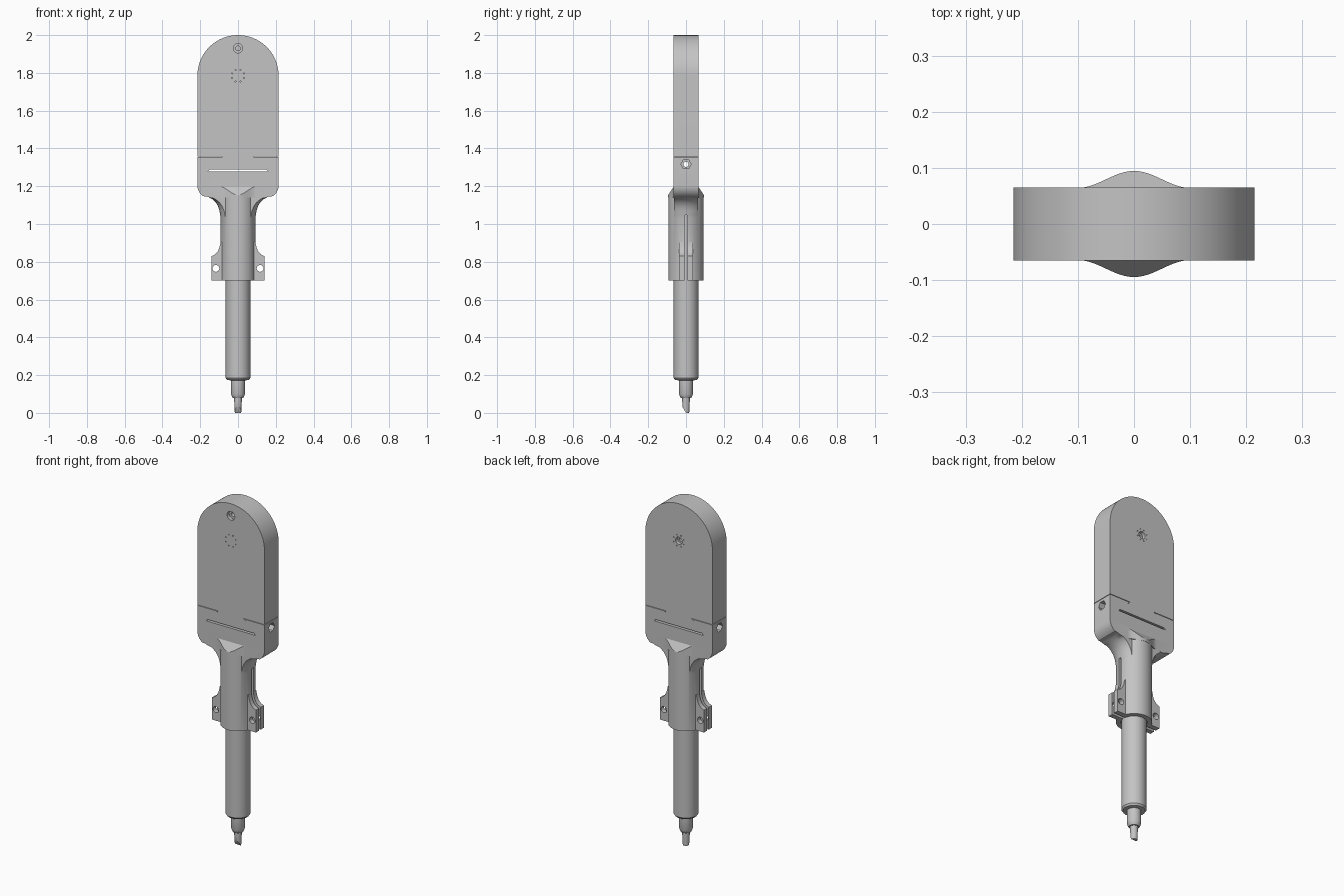
import bpy, bmesh, math
from mathutils import Matrix

if "Cube" in bpy.data.objects:
    bpy.data.objects.remove(bpy.data.objects["Cube"])

grey = bpy.data.materials.new("plain grey")
grey.diffuse_color = (0.55, 0.55, 0.55, 1)
grey.use_nodes = True
grey.node_tree.nodes["Principled BSDF"].inputs["Base Color"].default_value = grey.diffuse_color
T = 0.065          # half thickness of the flat head


def finish(name, bm):
    bmesh.ops.recalc_face_normals(bm, faces=bm.faces)
    me = bpy.data.meshes.new(name)
    bm.to_mesh(me)
    bm.free()
    ob = bpy.data.objects.new(name, me)
    bpy.context.collection.objects.link(ob)
    me.materials.append(grey)
    return ob


def prism(name, pts, axis, a, b):
    """Extrude a closed 2D outline along an axis from a to b."""
    place = {'x': lambda p, d: (d, p[0], p[1]),
             'y': lambda p, d: (p[0], d, p[1]),
             'z': lambda p, d: (p[0], p[1], d)}[axis]
    bm = bmesh.new()
    lo = [bm.verts.new(place(p, a)) for p in pts]
    hi = [bm.verts.new(place(p, b)) for p in pts]
    bm.faces.new(lo)
    bm.faces.new(hi)
    n = len(pts)
    for i in range(n):
        j = (i + 1) % n
        bm.faces.new((lo[i], lo[j], hi[j], hi[i]))
    return finish(name, bm)


def circle(cx, cy, r, n=32):
    return [(cx + r * math.cos(2 * math.pi * i / n),
             cy + r * math.sin(2 * math.pi * i / n)) for i in range(n)]


def lathe(name, prof, n=64):
    """Revolve an (r, z) profile around z, capped at both ends."""
    bm = bmesh.new()
    rings = [[bm.verts.new((x, y, z)) for x, y in circle(0, 0, r, n)] for r, z in prof]
    for p, q in zip(rings, rings[1:]):
        for i in range(n):
            j = (i + 1) % n
            bm.faces.new((p[i], p[j], q[j], q[i]))
    bm.faces.new(rings[0])
    bm.faces.new(rings[-1])
    return finish(name, bm)


def boolean(ob, other, op='DIFFERENCE'):
    m = ob.modifiers.new("cut", 'BOOLEAN')
    m.object, m.operation, m.solver = other, op, 'EXACT'
    bpy.context.view_layer.objects.active = ob
    bpy.ops.object.modifier_apply(modifier=m.name)
    bpy.data.objects.remove(other)


def mirror_x(pts):
    """Complete a right-hand outline with its left-hand half."""
    return pts + [(-x, z) for x, z in reversed(pts)]


def arc(cx, cz, r, a0, a1, n):
    return [(cx + r * math.cos(math.radians(a0 + (a1 - a0) * i / n)),
             cz + r * math.sin(math.radians(a0 + (a1 - a0) * i / n))) for i in range(n + 1)]


# Upper head with dovetail tongue
half = [(0.152, 1.289), (0.08, 1.357), (0.215, 1.357)] + arc(0, 1.785, 0.215, 0, 88, 22)
head = prism("head", mirror_x(half), 'y', -T, T)

# Recessed hole on the front, another with a ring of pinholes on the back
for z, side, r in ((1.93, -1, 0.025), (1.785, 1, 0.021)):
    for rad, depth in ((r, 0.02), (r * 0.5, 0.05)):
        boolean(head, prism("c", circle(0, z, rad), 'y', side * (T - depth), side * (T + 0.02)))
for i in range(8):
    a = math.pi * (i + 0.5) / 4
    pin = (0.034 * math.cos(a), 1.785 + 0.034 * math.sin(a))
    for side in (-1, 1):
        boolean(head, prism("c", circle(*pin, 0.003, 8), 'y', side * (T - 0.015), side * (T + 0.02)))

# Lower head with dovetail groove and rounded corners
half = [(0.14, 1.137), (0.165, 1.145)] + arc(0.145, 1.205, 0.07, -55, 0, 8) + \
       [(0.215, 1.354), (0.085, 1.354), (0.158, 1.279)]
handle = prism("handle", mirror_x(half), 'y', -T, T)

# Flared neck between head and sleeve, kept within the head thickness
flare = lathe("flare", [(0.088, 1.02), (0.0935, 1.04), (0.098, 1.07), (0.106, 1.095),
                        (0.118, 1.115), (0.134, 1.13), (0.155, 1.142), (0.155, 1.16)])
slab = prism("c", [(-0.3, 0.9), (0.3, 0.9), (0.3, 1.3), (-0.3, 1.3)], 'y', -T + 0.0003, T - 0.0003)
boolean(flare, slab, 'INTERSECT')

# Bulge fading from the sleeve into the head faces, sloped at the top
xs = [-0.096 + 0.192 * i / 32 for i in range(33)]
wave = [(x, 0.0645 + 0.030 * math.cos(math.pi * x / 0.2) ** 2) for x in xs]
bulge = prism("bulge", wave + [(x, -y) for x, y in reversed(wave)], 'z', 1.14, 1.26)
wedge = [(0.12, 1.1), (0.12, 1.115), (0.05, 1.221)]
boolean(bulge, prism("c", mirror_x(wedge), 'x', -0.2, 0.2), 'INTERSECT')

# Clamp sleeve with ears
sleeve = lathe("sleeve", [(0.093, 0.70), (0.093, 1.15)])
ear_half = [(0.075, 0.7005), (0.14, 0.7005), (0.14, 0.83), (0.122, 0.838), (0.108, 0.853),
            (0.099, 0.873), (0.092, 0.905), (0.075, 0.905)]
for s in (-1, 1):
    ear = prism("ear", [(s * x, z) for x, z in ear_half], 'y', -0.036, 0.036)
    boolean(ear, prism("c", circle(s * 0.117, 0.765, 0.018), 'y', -0.1, 0.1))
    boolean(sleeve, ear, 'UNION')
for part in (flare, bulge, sleeve):
    boolean(handle, part, 'UNION')

# Bore and the clamping slit
boolean(handle, lathe("c", [(0.067, 0.65), (0.067, 1.06)]))
slit = [(-0.008, 0.65), (0.008, 0.65)] + arc(0, 1.042, 0.008, 0, 180, 8)
boolean(handle, prism("c", slit, 'x', -0.3, 0.3))

# Cross bolt hole with hexagonal pockets at both sides
for ob in (head, handle):
    boolean(ob, prism("c", circle(0, 1.316, 0.014), 'x', -0.3, 0.3))
for s in (-1, 1):
    boolean(handle, prism("c", circle(0, 1.316, 0.027, 6), 'x', s * 0.17, s * 0.3))

# Rod with stepped nose
rod = lathe("rod", [(0.027, 0.078), (0.030, 0.082), (0.037, 0.100), (0.037, 0.172),
                    (0.058, 0.174), (0.065, 0.184), (0.065, 1.05)])

# Slanted chisel tip
tip = lathe("tip", [(0.017, 0.0), (0.020, 0.06), (0.020, 0.09)], 24)
boolean(tip, prism("c", [(-0.04, 0.07), (-0.04, -0.02), (0.011, -0.02)], 'x', -0.1, 0.1))

# Smooth curved walls, keep hard edges
for ob in (head, handle, rod, tip):
    bpy.ops.object.select_all(action='DESELECT')
    ob.select_set(True)
    bpy.context.view_layer.objects.active = ob
    bpy.ops.object.shade_smooth_by_angle(angle=math.radians(30))
